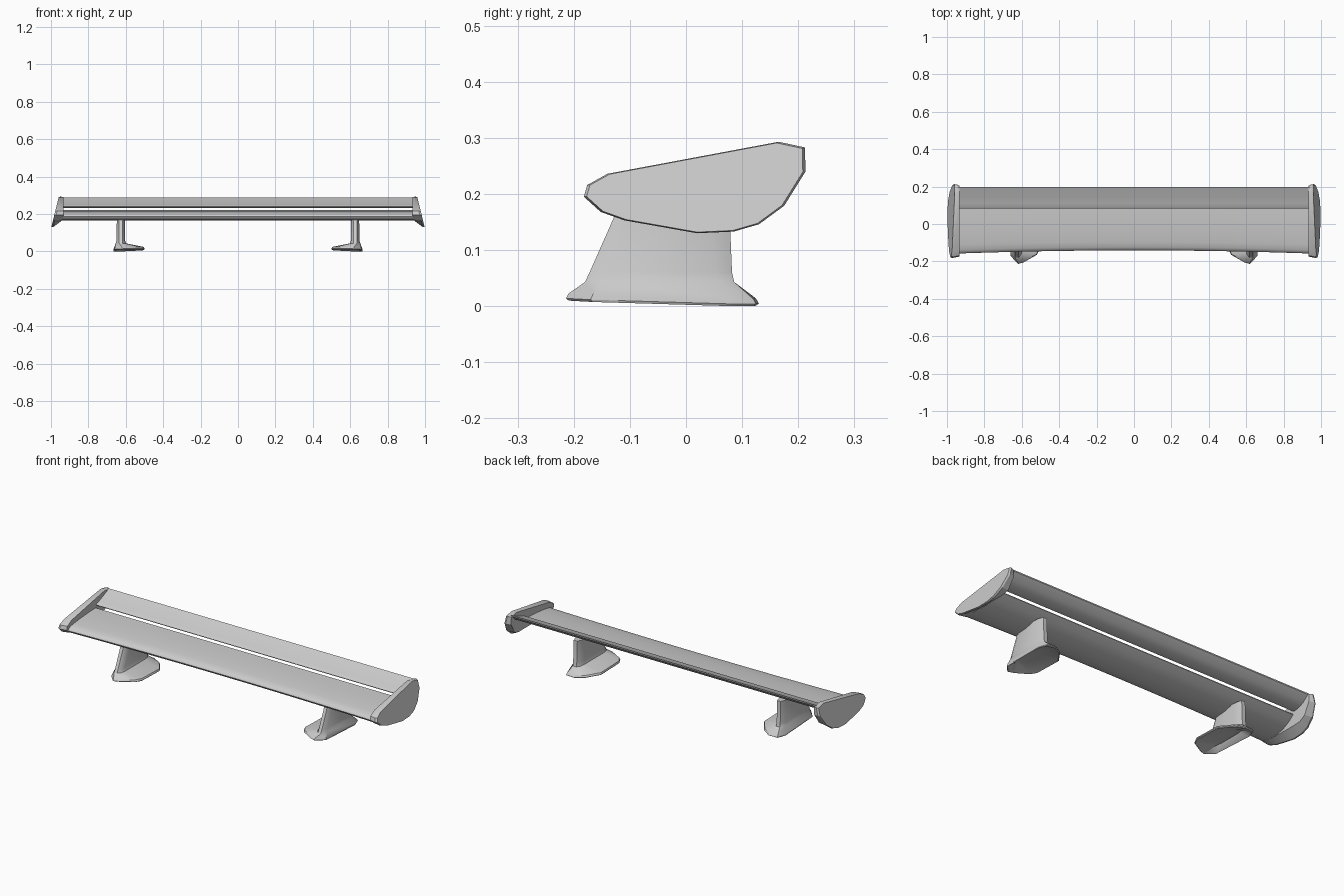
import bpy, bmesh, math


def loft(name, rings, mirror=False, angle=30):
    """Skin a list of equal-length closed rings and cap both ends."""
    bm = bmesh.new()
    vs = [[bm.verts.new(p) for p in r] for r in rings]
    n = len(rings[0])
    for a, b in zip(vs, vs[1:]):
        for i in range(n):
            j = (i + 1) % n
            bm.faces.new((a[i], a[j], b[j], b[i]))
    bm.faces.new(vs[0][::-1])
    bm.faces.new(vs[-1])
    bmesh.ops.recalc_face_normals(bm, faces=bm.faces)
    me = bpy.data.meshes.new(name)
    bm.to_mesh(me)
    bm.free()
    ob = bpy.data.objects.new(name, me)
    bpy.context.collection.objects.link(ob)
    bpy.ops.object.select_all(action='DESELECT')
    ob.select_set(True)
    bpy.context.view_layer.objects.active = ob
    bpy.ops.object.shade_smooth_by_angle(angle=math.radians(angle))
    if mirror:
        m = ob.modifiers.new("mirror", 'MIRROR')
        m.use_mirror_merge = False
    return ob


def scaled(pts, s, c):
    return [(c[0] + (a - c[0]) * s, c[1] + (b - c[1]) * s) for a, b in pts]


# Main wing: airfoil with a leading edge that bows back at mid-span
main = [(0.083, 0.222), (0.02, 0.220), (-0.05, 0.215), (-0.11, 0.208),
        (-0.14, 0.202), (-0.154, 0.194), (-0.158, 0.186), (-0.152, 0.176),
        (-0.135, 0.169), (-0.10, 0.165), (-0.05, 0.167), (0.0, 0.178),
        (0.045, 0.196), (0.083, 0.218)]
rings = []
for i in range(17):
    x = -0.945 + 1.89 * i / 16
    bow = 0.017 * (1 - (x / 0.945) ** 2)
    rings.append([(x, y + bow * (0.083 - y) / 0.241, z) for y, z in main])
loft("main_wing", rings, angle=40)

# Rear flap: steeper second airfoil, a slot above the main wing
flap = [(0.197, 0.287), (0.15, 0.266), (0.11, 0.250), (0.09, 0.244),
        (0.083, 0.239), (0.087, 0.234), (0.10, 0.232), (0.13, 0.236),
        (0.165, 0.252), (0.197, 0.280)]
loft("rear_flap", [[(x, y, z) for y, z in flap] for x in (-0.94, 0.94)], angle=40)

# End plates: leaning outer face, thick rim, inner side tapering to the bottom
plate = [(-0.182, 0.195), (-0.176, 0.216), (-0.14, 0.236), (0.165, 0.293),
         (0.212, 0.283), (0.213, 0.24), (0.175, 0.179), (0.13, 0.146),
         (0.085, 0.133), (0.02, 0.130), (-0.11, 0.153), (-0.152, 0.168)]


def lean(z):
    return 0.958 + (0.293 - z) * 0.245


outer = [(lean(z), y, z) for y, z in scaled(plate, 0.975, (0.02, 0.21))]
rim = [(lean(z) - 0.010, y, z) for y, z in plate]
inner = [(0.932 + max(0, 0.2 - z) * 0.2, y, max(z, 0.165))
         for y, z in scaled(plate, 0.96, (0.02, 0.21))]
loft("end_plate", [outer, rim, inner], mirror=True, angle=25)

# Support posts: stem flaring into a hollow foot
foot = [(0.66, -0.17), (0.62, -0.214), (0.59, -0.205), (0.52, -0.165),
        (0.50, -0.13), (0.50, 0.03), (0.55, 0.10), (0.60, 0.13),
        (0.65, 0.125), (0.667, 0.08)]


def ground(x, y):
    return 0.008 - 0.029 * (y + 0.05) + 0.03 * (0.63 - x) - 0.003


def foot_ring(s, dz):
    return [(x, y, max(0, ground(x, y)) + dz)
            for x, y in scaled(foot, s, (0.61, -0.045))]


def stem_ring(f, r, z, g=0.0):
    return [(0.648 + g, f + 0.03, z), (0.636, f, z), (0.618, f, z),
            (0.61 - g, f + 0.015, z), (0.605 - g, f + 0.04, z),
            (0.605 - g, r - 0.05, z), (0.608 - g, r - 0.02, z),
            (0.615, r, z), (0.637, r, z), (0.648 + g, r - 0.03, z)]


loft("support_post", [
    stem_ring(-0.14, 0.05, 0.034, -0.006),
    foot_ring(0.90, 0.003), foot_ring(0.97, 0.0), foot_ring(1.0, 0.004),
    foot_ring(0.97, 0.013),
    stem_ring(-0.18, 0.086, 0.043, 0.006),
    stem_ring(-0.172, 0.082, 0.06, 0.001),
    stem_ring(-0.118, 0.077, 0.182)], mirror=True, angle=30)
